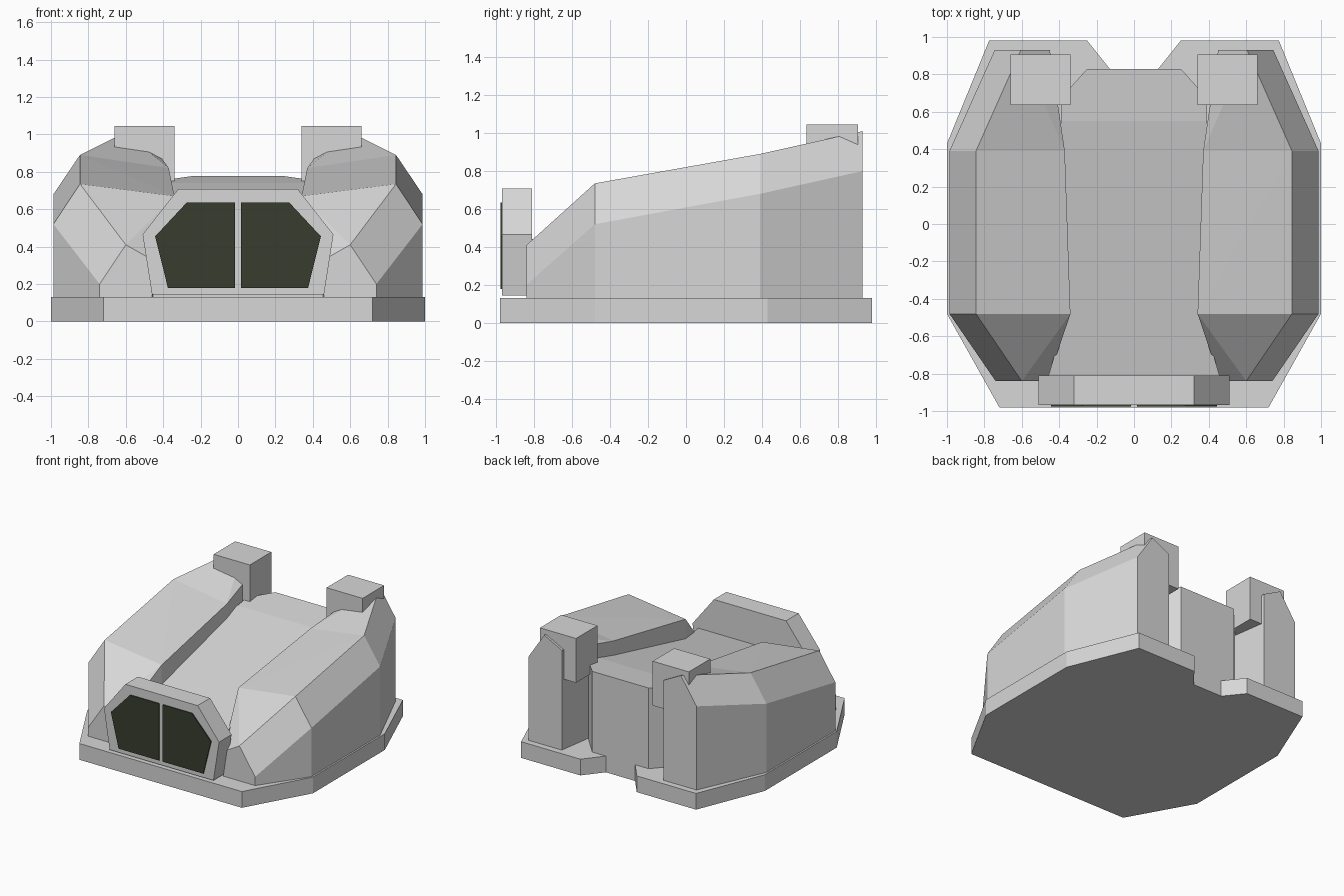
import bpy, bmesh

if "Cube" in bpy.data.objects:
    bpy.data.objects.remove(bpy.data.objects["Cube"])


def material(name, rgb):
    m = bpy.data.materials.new(name)
    m.diffuse_color = (*rgb, 1)
    m.use_nodes = True
    m.node_tree.nodes["Principled BSDF"].inputs["Base Color"].default_value = m.diffuse_color
    return m


GREY = material("hull grey", (0.68, 0.68, 0.68))
DARK = material("window dark green", (0.04, 0.047, 0.028))


def make(name, verts, faces, mat):
    bm = bmesh.new()
    vs = [bm.verts.new(v) for v in verts]
    for f in faces:
        bm.faces.new([vs[i] for i in f])
    bmesh.ops.recalc_face_normals(bm, faces=bm.faces)
    mesh = bpy.data.meshes.new(name)
    bm.to_mesh(mesh)
    bm.free()
    mesh.materials.append(mat)
    ob = bpy.data.objects.new(name, mesh)
    bpy.context.collection.objects.link(ob)
    return ob


def prism(name, bottom, top, mat):
    """Closed solid between two matching rings of points."""
    n = len(bottom)
    faces = [tuple(range(n)), tuple(range(n, 2 * n))]
    faces += [(i, (i + 1) % n, n + (i + 1) % n, n + i) for i in range(n)]
    return make(name, bottom + top, faces, mat)


def symmetric(half):
    return half + [(-x, y) for x, y in reversed(half)]


def mirror(ob):
    ob.modifiers.new("mirror", "MIRROR").use_mirror_merge = False


# Base slab with a notch at the back
outline = symmetric([(0.72, -0.98), (1.0, -0.48), (1.0, 0.43),
                     (0.775, 0.98), (0.25, 0.98), (0.13, 0.83)])
prism("base_slab", [(x, y, 0) for x, y in outline],
      [(x, y, 0.13) for x, y in outline], GREY)

# Central hull: sloping top in two pitches, chamfered back corners
front = [(0.46, -0.82), (0.36, -0.48), (0.39, 0.55)]
rear = [(0.39, 0.55), (0.39, 0.675), (0.25, 0.83)]


def hull_z(y):
    return 0.74 + (y - 0.55) * (0.22 if y < 0.55 else 0.13)


for name, half in (("central_hull_front", front), ("central_hull_rear", rear)):
    ring = symmetric(half)
    prism(name, [(x, y, 0.05) for x, y in ring],
          [(x, y, hull_z(y)) for x, y in ring], GREY)

# Side pods: lofted cross-sections (inner x, inner z, outer x, shoulder z, ridge x, ridge z)
sections = [(-0.84, 0.46, 0.33, 0.74, 0.20, 0.60, 0.41),
            (-0.48, 0.34, 0.67, 0.987, 0.52, 0.845, 0.735),
            (0.39, 0.37, 0.82, 0.987, 0.68, 0.845, 0.89),
            (0.93, 0.45, 0.93, 0.745, 0.80, 0.605, 1.01)]
verts, faces = [], []
for y, xi, zi, xo, zo, xr, zr in sections:
    verts += [(xi, y, 0.1), (xo, y, 0.1), (xo, y, zo), (xr, y, zr), (xi, y, zi)]
for s in range(3):
    a, b = 5 * s, 5 * s + 5
    for j in (0, 1, 2, 4):
        k = (j + 1) % 5
        faces.append((a + j, a + k, b + k, b + j))
    # folded top panel
    if s == 0:
        faces += [(a + 3, a + 4, b + 4), (a + 3, b + 4, b + 3)]
    else:
        faces += [(a + 3, a + 4, b + 3), (a + 4, b + 4, b + 3)]
faces += [(0, 1, 2, 3, 4), (15, 16, 17, 18, 19)]
mirror(make("side_pod", verts, faces, GREY))

# Blocks on top of the pods at the back
block = [(0.34, 0.635), (0.66, 0.635), (0.66, 0.907), (0.34, 0.907)]
mirror(prism("top_block", [(x, y, 0.69) for x, y in block],
             [(x, y, 1.045) for x, y in block], GREY))

# Window housing at the front
frame = symmetric([(0.46, 0.145), (0.51, 0.465), (0.32, 0.707)])
prism("window_housing", [(x, -0.968, z) for x, z in frame],
      [(x, -0.81, z) for x, z in frame], GREY)

# Pair of dark window plates
pane = [(0.017, 0.18), (0.375, 0.18), (0.443, 0.455), (0.275, 0.635), (0.017, 0.635)]
mirror(prism("window_pane", [(x, -0.977, z) for x, z in pane],
             [(x, -0.968, z) for x, z in pane], DARK))
